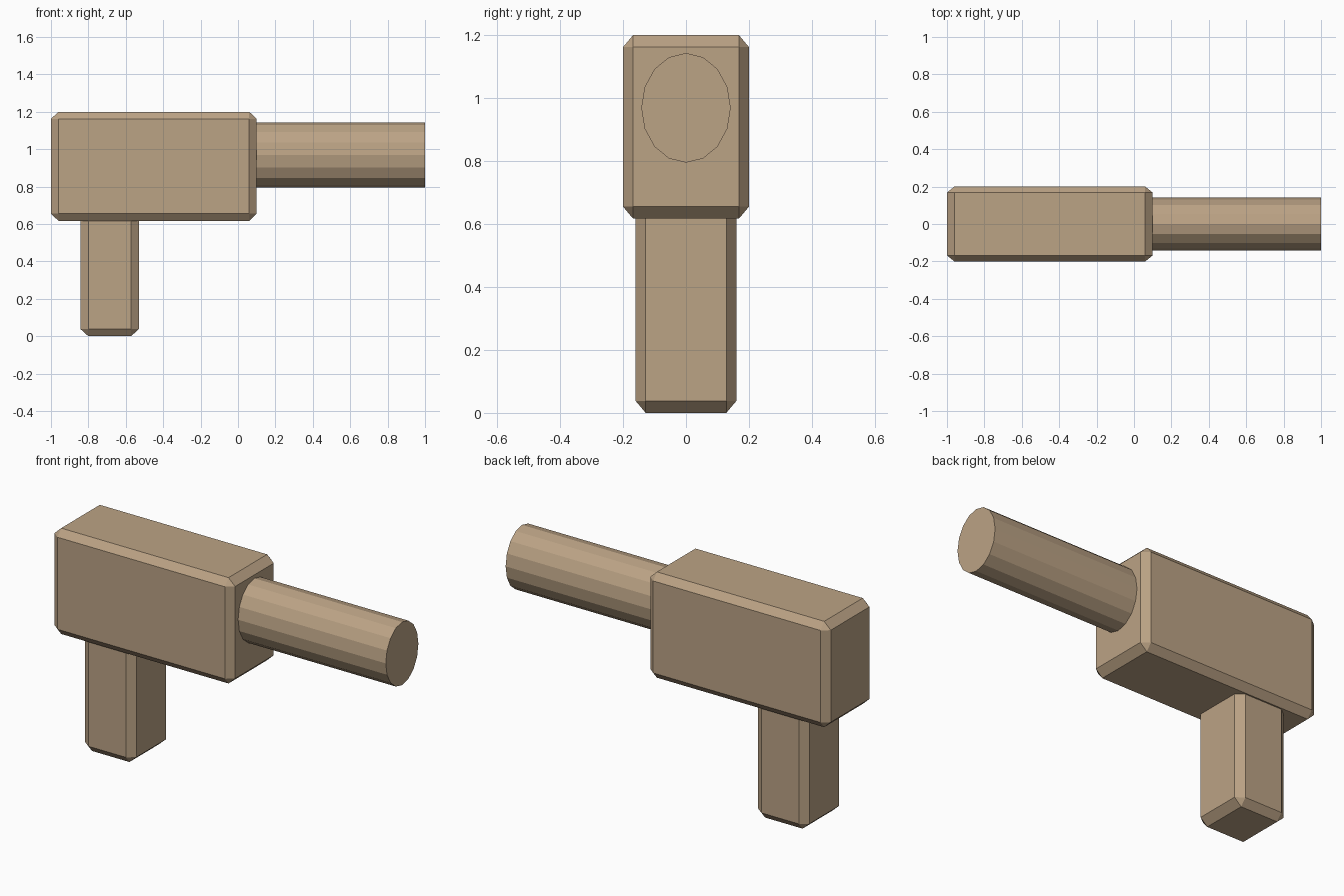
import bpy, bmesh, math
from mathutils import Matrix, Vector

if "Cube" in bpy.data.objects:
    bpy.data.objects.remove(bpy.data.objects["Cube"])

tan = bpy.data.materials.new("tan")
tan.diffuse_color = (0.50, 0.366, 0.235, 1)
tan.use_nodes = True
tan.node_tree.nodes["Principled BSDF"].inputs["Base Color"].default_value = tan.diffuse_color


def finish(bm, name):
    bmesh.ops.recalc_face_normals(bm, faces=bm.faces)
    mesh = bpy.data.meshes.new(name)
    bm.to_mesh(mesh)
    bm.free()
    mesh.materials.append(tan)
    obj = bpy.data.objects.new(name, mesh)
    bpy.context.collection.objects.link(obj)
    return obj


def chamfered_box(name, low, high, chamfer):
    """Box between two corners, with its own chamfer width on each axis."""
    low, high = Vector(low), Vector(high)
    size = high - low
    bm = bmesh.new()
    bmesh.ops.create_cube(bm, size=1)
    bmesh.ops.scale(bm, verts=bm.verts, vec=[s / c for s, c in zip(size, chamfer)])
    bmesh.ops.bevel(bm, geom=bm.edges[:], offset=1, segments=1,
                    affect='EDGES', profile=0.5)
    bmesh.ops.scale(bm, verts=bm.verts, vec=chamfer)
    bmesh.ops.translate(bm, verts=bm.verts, vec=(low + high) / 2)
    return finish(bm, name)


# Main block
chamfered_box("body", (-1, -0.2, 0.617), (0.1, 0.2, 1.2), (0.04, 0.032, 0.038))

# Grip, its top sunk into the body
chamfered_box("grip", (-0.842, -0.16, 0), (-0.53, 0.16, 0.7), (0.042, 0.032, 0.038))

# Oval barrel along x, its inner end sunk into the body
x0, x1 = 0.05, 1.0
bm = bmesh.new()
bmesh.ops.create_cone(bm, cap_ends=True, segments=16, radius1=1, radius2=1, depth=x1 - x0)
bmesh.ops.scale(bm, verts=bm.verts, vec=(0.174, 0.142, 1))
bmesh.ops.rotate(bm, verts=bm.verts, matrix=Matrix.Rotation(math.pi / 2, 3, 'Y'))
bmesh.ops.translate(bm, verts=bm.verts, vec=((x0 + x1) / 2, 0, 0.969))
finish(bm, "barrel")
